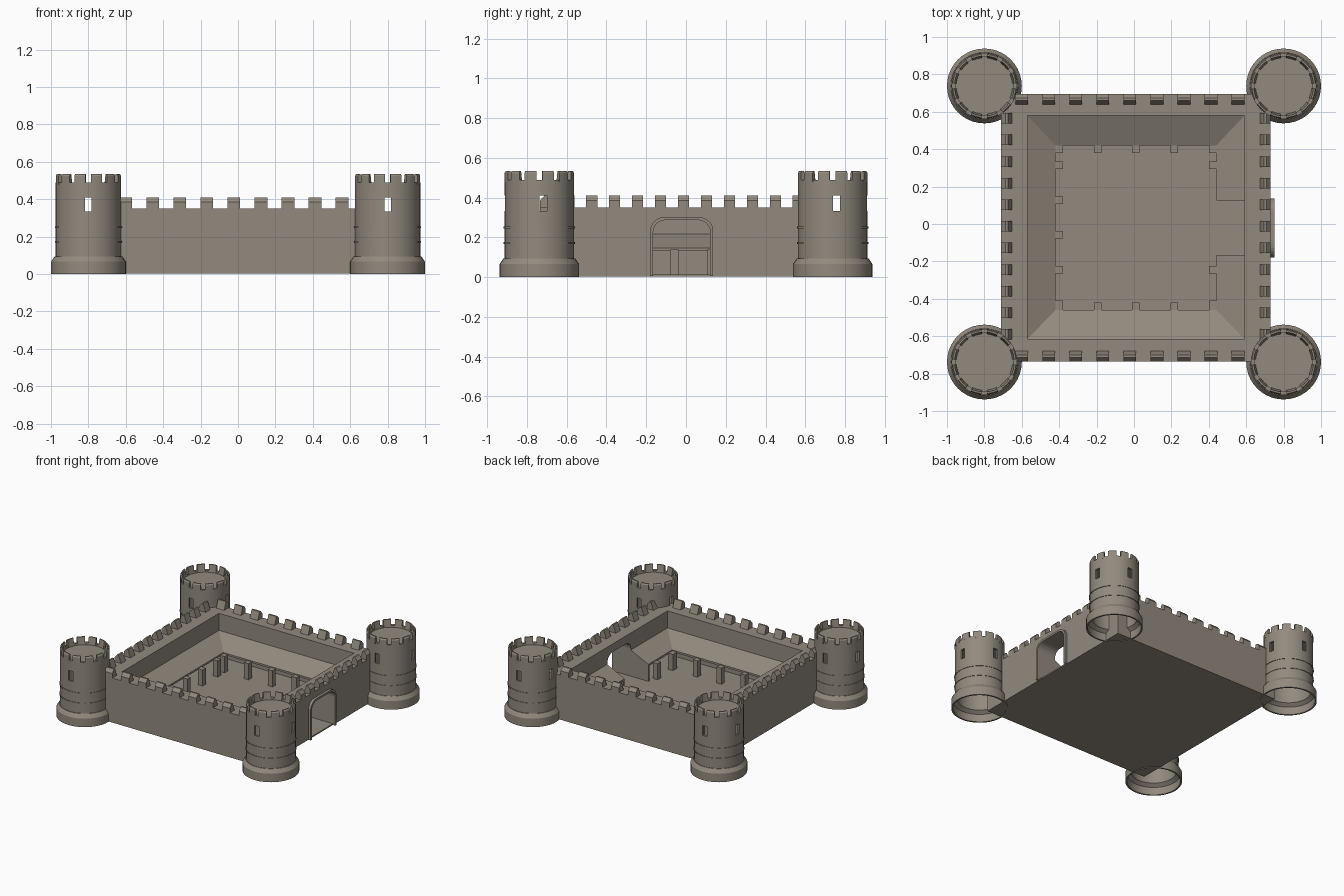
import bpy, bmesh, math
from mathutils import Matrix, Vector

cube = bpy.data.objects.get("Cube")
if cube:
    bpy.data.objects.remove(cube, do_unlink=True)

stone = bpy.data.materials.new("weathered stone")
stone.use_nodes = True
COLOR = (0.29, 0.255, 0.208, 1)
stone.diffuse_color = COLOR
stone.node_tree.nodes["Principled BSDF"].inputs["Base Color"].default_value = COLOR


def finish(name, bm):
    bmesh.ops.recalc_face_normals(bm, faces=bm.faces)
    mesh = bpy.data.meshes.new(name)
    bm.to_mesh(mesh)
    bm.free()
    mesh.materials.append(stone)
    obj = bpy.data.objects.new(name, mesh)
    bpy.context.collection.objects.link(obj)
    return obj


def add_box(bm, x0, x1, y0, y1, z0, z1):
    size = Vector((x1 - x0, y1 - y0, z1 - z0))
    mid = Vector((x0 + x1, y0 + y1, z0 + z1)) / 2
    bmesh.ops.create_cube(bm, size=1, matrix=Matrix.Translation(mid) @ Matrix.Diagonal(size).to_4x4())


def skin(bm, loops):
    """Join equal point loops in a closed cycle."""
    rows = [[bm.verts.new(p) for p in loop] for loop in loops]
    n = len(rows[0])
    for a, b in zip(rows, rows[1:] + rows[:1]):
        for i in range(n):
            j = (i + 1) % n
            bm.faces.new((a[i], a[j], b[j], b[i]))


def prism(bm, points, offset):
    """Extrude a flat outline along an offset."""
    base = [bm.verts.new(p) for p in points]
    top = [bm.verts.new(Vector(p) + Vector(offset)) for p in points]
    bm.faces.new(base)
    bm.faces.new(top)
    for i in range(len(base)):
        j = (i + 1) % len(base)
        bm.faces.new((base[i], base[j], top[j], top[i]))


def cut(obj, cutter):
    mod = obj.modifiers.new("cut", "BOOLEAN")
    mod.operation = "DIFFERENCE"
    mod.solver = "EXACT"
    mod.object = cutter
    cutter.hide_render = True
    bpy.context.view_layer.objects.active = obj
    bpy.ops.object.modifier_apply(modifier=mod.name)


def remove(obj):
    bpy.data.objects.remove(obj, do_unlink=True)


def smooth(obj):
    bpy.ops.object.select_all(action="DESELECT")
    obj.select_set(True)
    bpy.context.view_layer.objects.active = obj
    bpy.ops.object.shade_smooth_by_angle(angle=math.radians(25))


# Walls and courtyard extents
X0, X1, Y0, Y1 = -0.71, 0.73, -0.735, 0.695
IX0, IX1, IY0, IY1 = -0.57, 0.59, -0.615, 0.58
RX0, RX1, RY0, RY1 = -0.42, 0.44, -0.46, 0.42
WALK, PEAK, FLOOR = 0.35, 0.41, 0.008


def rect(x0, x1, y0, y1, z):
    return [(x0, y0, z), (x1, y0, z), (x1, y1, z), (x0, y1, z)]


bm = bmesh.new()
skin(bm, [rect(X0, X1, Y0, Y1, FLOOR), rect(X0, X1, Y0, Y1, WALK),
          rect(IX0, IX1, IY0, IY1, WALK), rect(IX0, IX1, IY0, IY1, FLOOR)])
walls = finish("curtain_walls", bm)

bm = bmesh.new()
add_box(bm, X0, X1, Y0, Y1, 0.004, FLOOR + 0.006)
finish("courtyard_floor", bm)


# Gate opening and its raised surround
def arch(x, y0, y1, top, r):
    pts = [(x, y0, 0.005), (x, y1, 0.005)]
    for side, start in ((y1 - r, 0), (y0 + r, 90)):
        for k in range(7):
            a = math.radians(start + 15 * k)
            pts.append((x, side + r * math.cos(a), top - r + r * math.sin(a)))
    return pts


bm = bmesh.new()
prism(bm, arch(0.5, -0.165, 0.122, 0.287, 0.06), (0.4, 0, 0))
opening = finish("gate_cutter", bm)
bm = bmesh.new()
prism(bm, arch(0.715, -0.18, 0.137, 0.302, 0.07), (0.035, 0, 0))
surround = finish("gate_surround", bm)
cut(walls, opening)
cut(surround, opening)
remove(opening)

# Lean-to roofs round the courtyard, with a gap at the gate
T = 0.015
bm = bmesh.new()
skin(bm, [rect(IX0, IX1, IY0, IY1, 0.217), rect(RX0, RX1, RY0, RY1, 0.146),
          rect(RX0, RX1, RY0, RY1, 0.146 - T), rect(IX0, IX1, IY0, IY1, 0.217 - T)])
roofs = finish("lean_to_roofs", bm)
bm = bmesh.new()
add_box(bm, RX1 - 0.04, 0.7, -0.165, 0.125, 0.0, 0.4)
gap = finish("roof_cutter", bm)
cut(roofs, gap)
remove(gap)

# Side walls of the gate passage under the roof ends
bm = bmesh.new()
for y, step in ((-0.165, -0.015), (0.125, 0.015)):
    pts = [(RX1, y, FLOOR), (IX1, y, FLOOR), (IX1, y, 0.215), (RX1, y, 0.144)]
    prism(bm, pts, (0, step, 0))
finish("gate_passage_walls", bm)

# Posts holding up the roof edges
P = 0.02
bm = bmesh.new()
for i in range(5):
    y = -0.43 + 0.186 * i
    x = RX0 + P + 0.205 * i
    spots = [(x, RY0 + P), (x, RY1 - P), (RX0 + P, y)]
    if not -0.17 < y < 0.14:
        spots.append((RX1 - P, y))
    for px, py in spots:
        add_box(bm, px - P, px + P, py - P, py + P, FLOOR, 0.14)
finish("roof_posts", bm)


# Sloped merlons along each wall
def merlon(bm, origin, along, inward, width):
    o, a, n = Vector(origin), Vector(along), Vector(inward)
    outline = [(0, WALK - 0.01), (0, 0.385), (0.022, PEAK), (0.035, PEAK), (0.06, WALK - 0.01)]
    pts = [o - a * (width / 2) + n * d + Vector((0, 0, z)) for d, z in outline]
    prism(bm, pts, a * width)


bm = bmesh.new()
for i in range(9):
    x = -0.6 + 0.1445 * i
    merlon(bm, (x, Y0, 0), (1, 0, 0), (0, 1, 0), 0.068)
    merlon(bm, (x, Y1, 0), (1, 0, 0), (0, -1, 0), 0.068)
for i in range(11):
    y = 0.565 - 0.1155 * i
    merlon(bm, (X1, y, 0), (0, 1, 0), (-1, 0, 0), 0.056)
    merlon(bm, (X0, y, 0), (0, 1, 0), (1, 0, 0), 0.056)
finish("wall_merlons", bm)

# Hollow round tower, turned from a profile that starts and ends on the axis
R, SEG = 0.175, 40
profile = [(0, 0.46), (0.16, 0.46), (0.16, 0.08), (0.188, 0.06), (0.188, 0),
           (0.2, 0), (0.2, 0.066), (0.18, 0.095), (R, 0.095)]
for z in (0.172, 0.25):
    profile += [(R, z - 0.004), (R + 0.004, z - 0.004), (R + 0.004, z + 0.004), (R, z + 0.004)]
profile += [(R, 0.49), (0.155, 0.49), (0.155, 0.475), (0, 0.475)]
bm = bmesh.new()
line = [bm.verts.new((r, 0, z)) for r, z in profile]
edges = [bm.edges.new(pair) for pair in zip(line, line[1:])]
bmesh.ops.spin(bm, geom=line + edges, cent=(0, 0, 0), axis=(0, 0, 1),
               angle=math.tau, steps=SEG)
bmesh.ops.remove_doubles(bm, verts=bm.verts, dist=0.0001)
tower = finish("tower", bm)

# Window slits through the tower on both axes
W = 0.018
for size in ((-W, W, -0.3, 0.3), (-0.3, 0.3, 0.02 - W, 0.02 + W)):
    bm = bmesh.new()
    add_box(bm, *size, 0.333, 0.41)
    slit = finish("window_cutter", bm)
    cut(tower, slit)
    remove(slit)
smooth(tower)

# Ring of curved merlons with bevelled tops
bm = bmesh.new()
section = [(R, 0.48), (R, 0.525), (R - 0.006, 0.535), (0.16, 0.535), (0.15, 0.48)]
COUNT, STEPS = 12, 4
for k in range(COUNT):
    rows = []
    for s in range(STEPS + 1):
        a = math.radians(360 / COUNT * k + 5 + 20 * s / STEPS)
        rows.append([bm.verts.new((r * math.cos(a), r * math.sin(a), z)) for r, z in section])
    for p, q in zip(rows, rows[1:]):
        for i in range(len(section)):
            j = (i + 1) % len(section)
            bm.faces.new((p[i], p[j], q[j], q[i]))
    bm.faces.new(rows[0])
    bm.faces.new(rows[-1])
crown = finish("tower_merlons", bm)
smooth(crown)

# Place the four corner towers
corners = {"front_left": (0.8, -0.738), "front_right": (-0.8, -0.738),
           "back_left": (0.8, 0.738), "back_right": (-0.8, 0.738)}
for part in (tower, crown):
    base = part.name
    for label, (x, y) in corners.items():
        copy = bpy.data.objects.new(label + "_" + base, part.data)
        copy.location = (x, y, 0)
        bpy.context.collection.objects.link(copy)
    remove(part)
